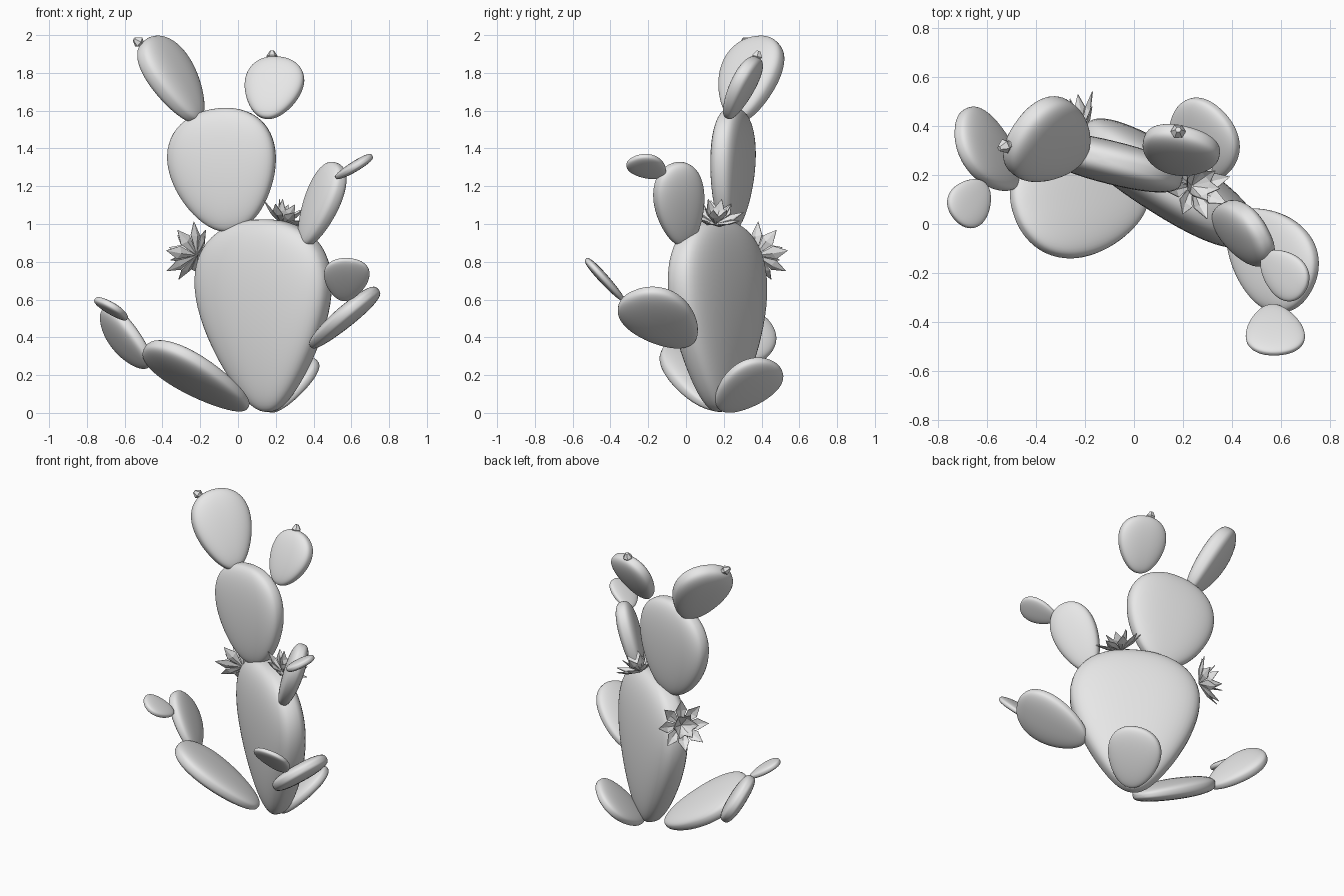
import bpy, bmesh, math
from mathutils import Vector, Matrix

cube = bpy.data.objects.get("Cube")
if cube:
    bpy.data.objects.remove(cube, do_unlink=True)

grey = bpy.data.materials.new("plain_grey")
grey.use_nodes = True
grey.diffuse_color = (0.8, 0.8, 0.8, 1)
grey.node_tree.nodes["Principled BSDF"].inputs["Base Color"].default_value = (0.8, 0.8, 0.8, 1)


def finish(bm, name, smooth):
    bmesh.ops.recalc_face_normals(bm, faces=bm.faces)
    for f in bm.faces:
        f.smooth = smooth
    mesh = bpy.data.meshes.new(name)
    bm.to_mesh(mesh)
    bm.free()
    mesh.materials.append(grey)
    obj = bpy.data.objects.new(name, mesh)
    bpy.context.collection.objects.link(obj)
    return obj


def power(v, e):
    return math.copysign(abs(v) ** e, v)


# Flattened egg-shaped cactus pad running from base to tip, its flat face turned to normal
def pad(name, base, tip, half_width, half_thick, normal, taper=0.22):
    base, tip = Vector(base), Vector(tip)
    axis = (tip - base).normalized()
    n = Vector(normal)
    n = (n - axis * n.dot(axis)).normalized()
    side = n.cross(axis)
    half_len = (tip - base).length / 2
    widest = 1 + 0.42 * taper ** 2
    bm = bmesh.new()
    bmesh.ops.create_uvsphere(bm, u_segments=48, v_segments=32, radius=1)
    for v in bm.verts:
        z = v.co.z
        r = math.hypot(v.co.x, v.co.y)
        if r > 1e-5:
            c, s = v.co.x / r, v.co.y / r
            wide = r ** 0.95 * (1 + taper * z) / widest
            thick = r ** 0.68 * (1 + 0.15 * z) / 1.01
            c, s = power(c, 0.88) * wide, power(s, 0.66) * thick
        else:
            c = s = 0
        v.co = (base + tip) / 2 + side * c * half_width + n * s * half_thick + axis * z * half_len
    return finish(bm, name, True)


pads = [
    ("body", (.16, .18, .005), (.12, .16, 1.025), .407, .132, (-.535, -.845, 0), .42),
    ("head", (-.03, .225, .96), (-.125, .265, 1.61), .292, .087, (-.24, -.97, 0)),
    ("right_ear", (-.215, .275, 1.545), (-.465, .39, 1.985), .187, .076, (.78, -.6, .58), .28),
    ("left_ear", (.145, .22, 1.56), (.225, .37, 1.88), .158, .056, (-.2, -.9, .45)),
    ("left_upper_arm", (.345, -.005, .885), (.53, -.06, 1.32), .143, .062, (.85, .5, -.3)),
    ("left_hand", (.525, -.13, 1.25), (.695, -.275, 1.35), .094, .027, (-.56, 0, .83)),
    ("left_thigh", (.4, .015, .36), (.71, -.28, .635), .188, .054, (-.6, .05, .75)),
    ("left_foot", (.56, -.33, .595), (.585, -.53, .815), .12, .026, (0, .72, .69), .3),
    ("right_thigh", (.05, .145, .025), (-.485, .045, .355), .232, .064, (.46, .34, .82)),
    ("right_shin", (-.465, .18, .265), (-.715, .405, .51), .164, .052, (.8, .32, .48)),
    ("right_foot", (-.605, .165, .5), (-.725, .015, .595), .094, .027, (.5, .15, .85)),
    ("back_foot", (.195, .185, .015), (.35, .46, .268), .17, .046, (.6, .3, -.7)),
]
for p in pads:
    pad(*p)


def frame(origin, direction):
    return Matrix.Translation(origin) @ Vector(direction).to_track_quat('Z', 'Y').to_matrix().to_4x4()


# Small six-sided bud, narrow at the foot and pinched at the top
def bud(name, origin, direction):
    bm = bmesh.new()
    rings = []
    for r, z in ((.018, -.02), (.02, .01), (.031, .026), (.012, .056)):
        rings.append([bm.verts.new((r * math.cos(i * math.pi / 3), r * math.sin(i * math.pi / 3), z))
                      for i in range(6)])
    for a, b in zip(rings, rings[1:]):
        for i in range(6):
            j = (i + 1) % 6
            bm.faces.new((a[i], a[j], b[j], b[i]))
    bm.faces.new(rings[0])
    bm.faces.new(rings[-1])
    bm.transform(frame(origin, direction))
    finish(bm, name, False)


bud("right_ear_bud", (-.505, .325, 1.95), (-.75, -.3, .5))
bud("left_ear_bud", (.18, .37, 1.862), (0, .25, .95))


# Flower of folded pointed petals in rings that open wider towards the outside
def flower(name, origin, direction, length):
    bm = bmesh.new()
    for count, tilt, scale, shift in ((8, 70, 1, 0), (6, 38, .85, .5)):
        for i in range(count):
            pts = [(0, 0, 0), (-.2, .6, .05), (0, .55, -.02), (.2, .6, .05), (0, 1, .1)]
            turn = (Matrix.Rotation(math.tau * (i + shift) / count, 4, 'Z')
                    @ Matrix.Rotation(math.radians(90 - tilt), 4, 'X'))
            a, l, m, r, t = [bm.verts.new(turn @ (Vector(p) * length * scale)) for p in pts]
            for f in ((a, m, l), (a, r, m), (l, m, t), (m, r, t)):
                bm.faces.new(f)
    bm.transform(frame(origin, direction))
    obj = finish(bm, name, False)
    solid = obj.modifiers.new("petal_thickness", 'SOLIDIFY')
    solid.thickness = 0.004


flower("shoulder_flower", (.235, .155, 1.0), (.42, .1, .88), .16)
flower("back_flower", (-.22, .37, .835), (-.7, .6, .32), .178)
